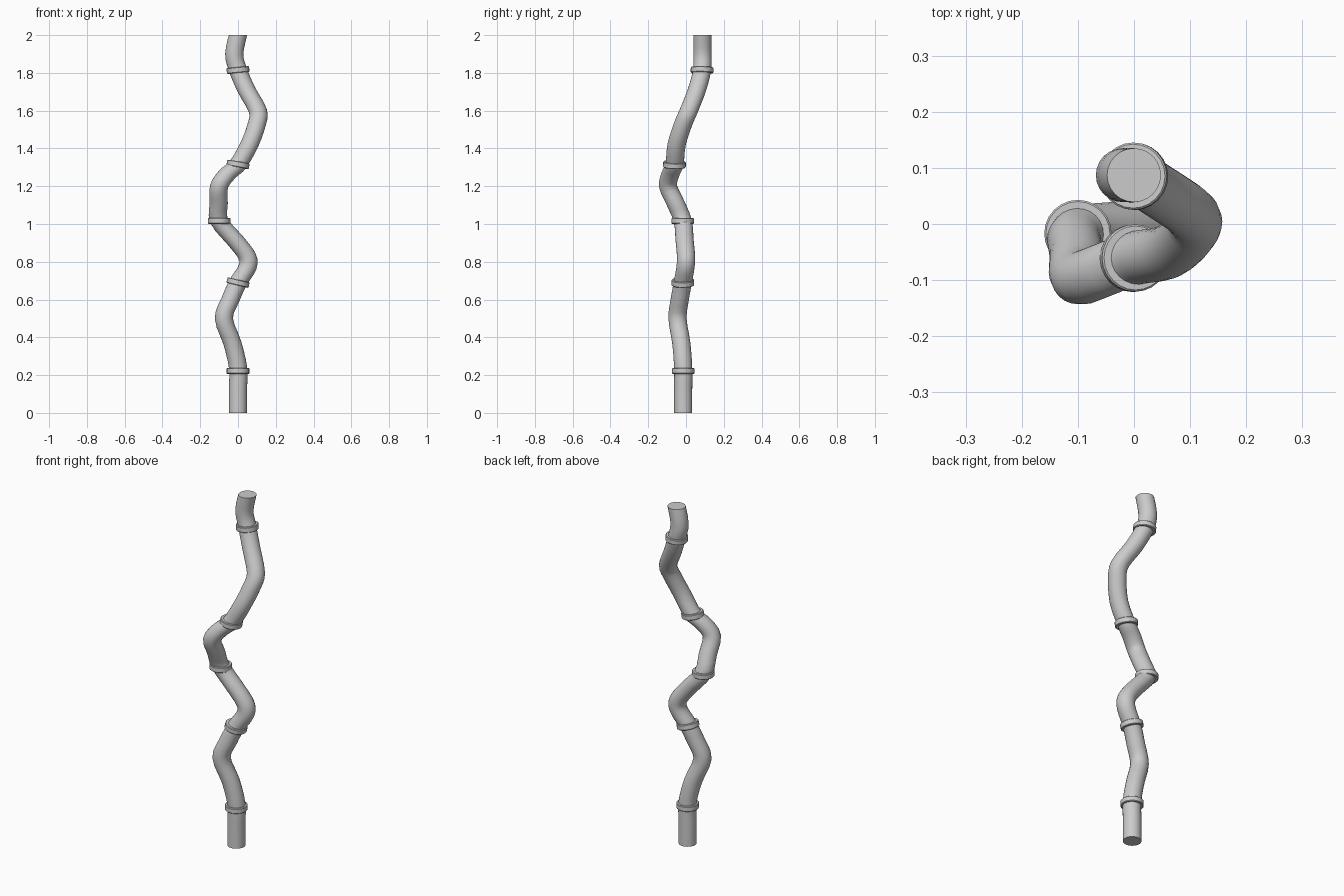
import bpy, bmesh, math
from mathutils import Vector

if "Cube" in bpy.data.objects:
    bpy.data.objects.remove(bpy.data.objects["Cube"])

R = 0.048
SIDES = 24
UP = Vector((0, 0, 1))

# Control points of the pipe centreline
PATH = [Vector(p) for p in [
    (0, -.015, 0), (0, -.015, .12), (0, -.015, .24), (-.03, -.025, .37),
    (-.075, -.045, .5), (-.04, -.033, .6), (0, -.017, .69), (.05, -.003, .77),
    (.048, 0, .83), (-.012, -.007, .91), (-.1, -.017, 1.016), (-.102, -.055, 1.11),
    (-.1, -.095, 1.2), (-.055, -.082, 1.265), (0, -.061, 1.315), (.06, -.05, 1.42),
    (.1, -.015, 1.53), (.105, .015, 1.6), (.045, .058, 1.71), (0, .085, 1.815),
    (-.02, .087, 1.9), (0, .087, 2)]]


def finish(bm, name, angle):
    bmesh.ops.recalc_face_normals(bm, faces=bm.faces)
    me = bpy.data.meshes.new(name)
    bm.to_mesh(me)
    bm.free()
    ob = bpy.data.objects.new(name, me)
    bpy.context.collection.objects.link(ob)
    bpy.ops.object.select_all(action='DESELECT')
    ob.select_set(True)
    bpy.context.view_layer.objects.active = ob
    bpy.ops.object.shade_smooth_by_angle(angle=math.radians(angle))
    return ob


def loop(bm, centre, normal, radius):
    q = UP.rotation_difference(normal)
    return [bm.verts.new(centre + q @ Vector((
        radius * math.cos(a), radius * math.sin(a), 0)))
        for a in (2 * math.pi * i / SIDES for i in range(SIDES))]


def bridge(bm, a, b):
    for i in range(SIDES):
        j = (i + 1) % SIDES
        bm.faces.new((a[i], a[j], b[j], b[i]))


def lean(direction, amount=0.5):
    return UP.lerp(direction.normalized(), amount).normalized()


# Smooth path through the control points
samples = []
n = len(PATH)
for i in range(n - 1):
    p0, p1 = PATH[max(i - 1, 0)], PATH[i]
    p2, p3 = PATH[i + 1], PATH[min(i + 2, n - 1)]
    for k in range(3):
        t = k / 3
        samples.append(0.5 * (2 * p1 + (p2 - p0) * t
                              + (2 * p0 - 5 * p1 + 4 * p2 - p3) * t * t
                              + (3 * p1 - p0 - 3 * p2 + p3) * t ** 3))
samples.append(PATH[-1])

# Crooked pipe with level, capped ends
bm = bmesh.new()
loops = []
for i, p in enumerate(samples):
    if 0 < i < len(samples) - 1:
        normal = lean(samples[i + 1] - samples[i - 1])
    else:
        normal = UP
    loops.append(loop(bm, p, normal, R))
for a, b in zip(loops, loops[1:]):
    bridge(bm, a, b)
bm.faces.new(loops[0])
bm.faces.new(loops[-1])
finish(bm, "crooked_pipe", 40)

# Joint collars: centre and tilt direction
COLLARS = [
    ((0, -.015, .222), (0, 0, 1)),
    ((0, -.017, .69), (.24, 0, 1)),
    ((-.1, -.017, 1.016), (0, 0, 1)),
    ((0, -.061, 1.315), (.18, .03, 1)),
    ((0, .085, 1.815), (-.1, .02, 1)),
]
for k, (c, d) in enumerate(COLLARS):
    bm = bmesh.new()
    c, d = Vector(c), Vector(d).normalized()
    h = 0.015
    profile = [(.044, -h), (.057, -h), (.06, -h + .003),
               (.06, h - .003), (.057, h), (.044, h)]
    rings = [loop(bm, c + d * z, d, r) for r, z in profile]
    for a, b in zip(rings, rings[1:] + rings[:1]):
        bridge(bm, a, b)
    finish(bm, f"joint_collar_{k + 1}", 35)
